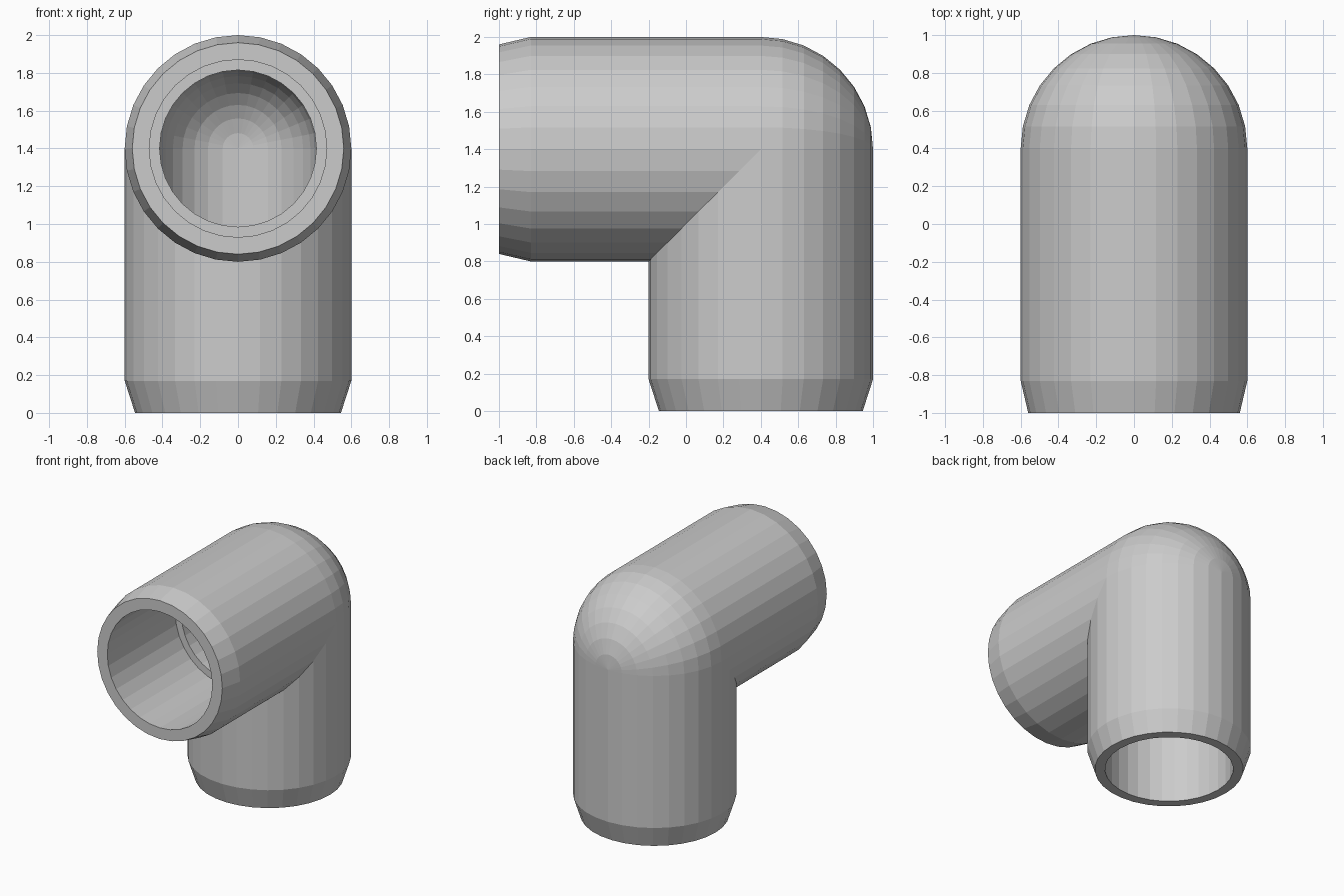
import bpy, bmesh
from math import sin, cos, pi

if "Cube" in bpy.data.objects:
    bpy.data.objects.remove(bpy.data.objects["Cube"])

SEG = 32
CY, CZ = 0.4, 1.4            # centre of the bend
R_OUT, R_BORE, R_SOCKET = 0.6, 0.415, 0.47
ARM = 1.4                    # bend centre to pipe mouth

bm = bmesh.new()


def skin(rows):
    """Join consecutive rows of points with quads."""
    rows = [[bm.verts.new(p) for p in row] for row in rows]
    for a, b in zip(rows, rows[1:]):
        for i in range(len(a) - 1):
            bm.faces.new((a[i], a[i + 1], b[i + 1], b[i]))


def arm(profile, place):
    """Sweep (radius, distance) round an arm; distance None is the mitre."""
    rows = []
    for r, t in profile:
        row = []
        for i in range(SEG + 1):
            a = 2 * pi * i / SEG
            x, u = r * cos(a), r * sin(a)
            row.append(place(x, u, max(0, -u) if t is None else t))
        rows.append(row)
    skin(rows)


def quarter_dome(r):
    """Rounded back of the bend, with its pole facing backward."""
    rows = []
    for j in range(SEG // 4 + 1):
        b = 2 * pi * j / SEG
        rows.append([(r * cos(2 * pi * i / SEG) * cos(b), CY + r * sin(b),
                      CZ + r * sin(2 * pi * i / SEG) * cos(b))
                     for i in range(SEG // 2 + 1)])
    skin(rows)


def profile(r_mouth):
    # bore, shoulder, socket, rim, chamfer, outer wall
    return [(R_BORE, None), (R_BORE, 0.53), (R_SOCKET, 0.53), (R_SOCKET, ARM),
            (r_mouth, ARM), (R_OUT, ARM - 0.17), (R_OUT, None)]


# Front arm and bottom arm
arm(profile(0.56), lambda x, u, t: (x, CY - t, CZ + u))
arm(profile(0.545), lambda x, u, t: (x, CY + u, CZ - t))

# Outer and inner domes
quarter_dome(R_OUT)
quarter_dome(R_BORE)

bmesh.ops.remove_doubles(bm, verts=bm.verts, dist=1e-4)
bmesh.ops.recalc_face_normals(bm, faces=bm.faces)
mesh = bpy.data.meshes.new("pipe_elbow")
bm.to_mesh(mesh)
bm.free()
elbow = bpy.data.objects.new("pipe_elbow", mesh)
bpy.context.collection.objects.link(elbow)
